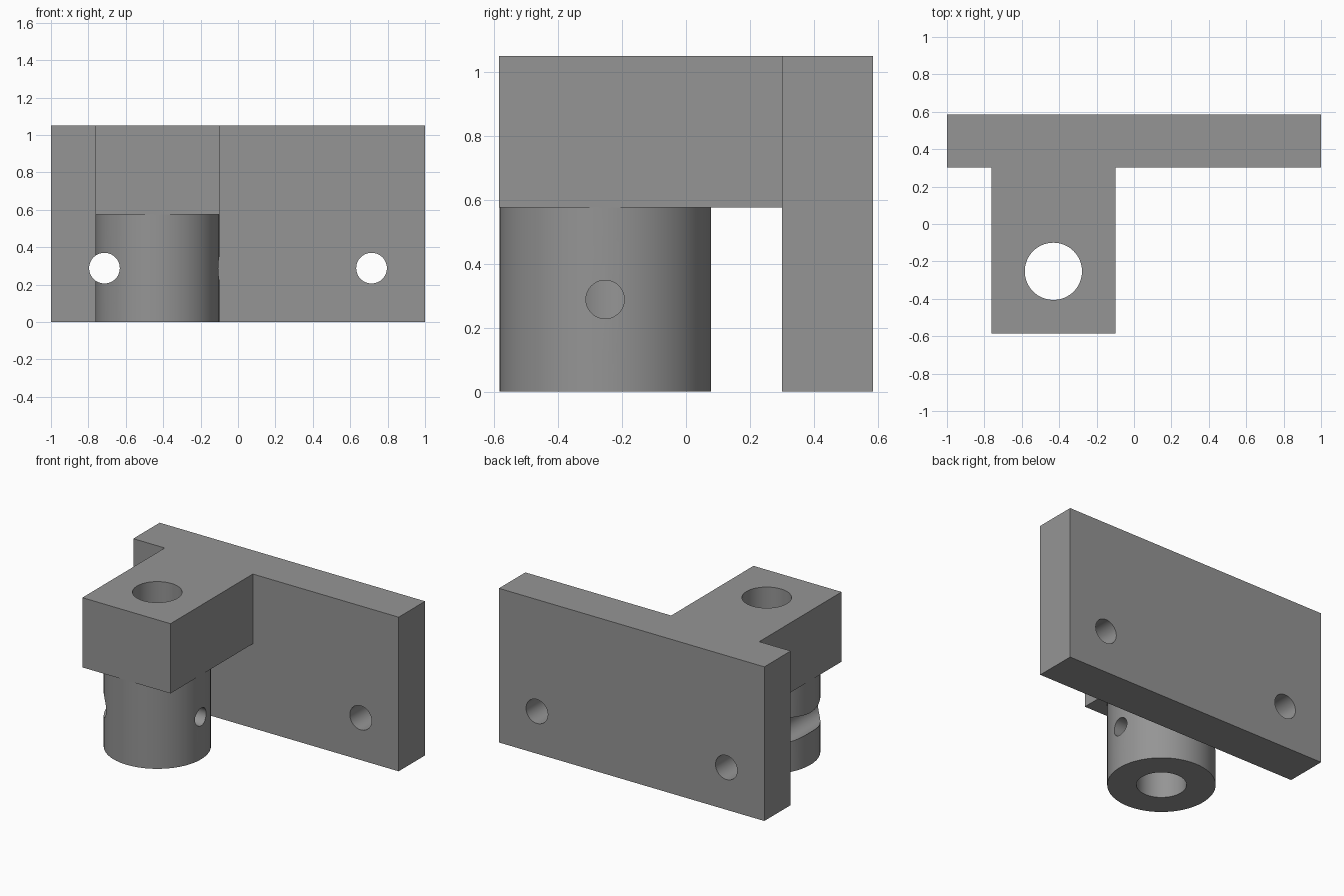
import bpy, math
from mathutils import Vector

cube = bpy.data.objects.get("Cube")
if cube:
    bpy.data.objects.remove(cube, do_unlink=True)

grey = bpy.data.materials.new("machined grey")
grey.use_nodes = True
grey.diffuse_color = (0.3, 0.3, 0.3, 1)
grey.node_tree.nodes["Principled BSDF"].inputs["Base Color"].default_value = (0.3, 0.3, 0.3, 1)


def box(name, low, high):
    low, high = Vector(low), Vector(high)
    bpy.ops.mesh.primitive_cube_add(size=1, location=(low + high) / 2)
    ob = bpy.context.object
    ob.name = name
    ob.scale = high - low
    bpy.ops.object.transform_apply(location=True, rotation=False, scale=True)
    return ob


def rod(name, start, end, radius, sides=64):
    start, end = Vector(start), Vector(end)
    axis = end - start
    bpy.ops.mesh.primitive_cylinder_add(
        vertices=sides, radius=radius, depth=axis.length, location=(start + end) / 2,
        rotation=axis.to_track_quat("Z", "Y").to_euler())
    ob = bpy.context.object
    ob.name = name
    bpy.ops.object.transform_apply(location=True, rotation=True, scale=True)
    return ob


def combine(target, tool, operation):
    mod = target.modifiers.new(operation, "BOOLEAN")
    mod.operation = operation
    mod.solver = "EXACT"
    mod.object = tool
    bpy.context.view_layer.objects.active = target
    bpy.ops.object.modifier_apply(modifier=mod.name)
    bpy.data.objects.remove(tool, do_unlink=True)


post_x, post_y, half = -0.431, -0.253, 0.332
hole_z = 0.288

# Mounting plate with the arm and round post fused to it
bracket = box("bracket", (-1, 0.301, 0), (1, 0.585, 1.05))
arm = box("arm", (post_x - half, post_y - half, 0.575), (post_x + half, 0.45, 1.05))
post = rod("post", (post_x, post_y, 0), (post_x, post_y, 0.7), half - 0.001, 96)
combine(bracket, arm, "UNION")
combine(bracket, post, "UNION")

# Vertical bore through arm and post
bore = rod("bore", (post_x, post_y, -0.2), (post_x, post_y, 1.3), 0.153)
combine(bracket, bore, "DIFFERENCE")

# Bolt holes, drilled front to back so that one grooves the post
for x in (-0.714, 0.714):
    combine(bracket, rod("bolt_hole", (x, -1, hole_z), (x, 1, hole_z), 0.082), "DIFFERENCE")

# Set screw hole in one wall of the post
screw = rod("screw_hole", (post_x, post_y, hole_z), (0.3, post_y, hole_z), 0.06, 48)
combine(bracket, screw, "DIFFERENCE")

bracket.data.materials.clear()
bracket.data.materials.append(grey)
bpy.ops.object.select_all(action="DESELECT")
bracket.select_set(True)
bpy.context.view_layer.objects.active = bracket
bpy.ops.object.shade_smooth_by_angle(angle=math.radians(30))
